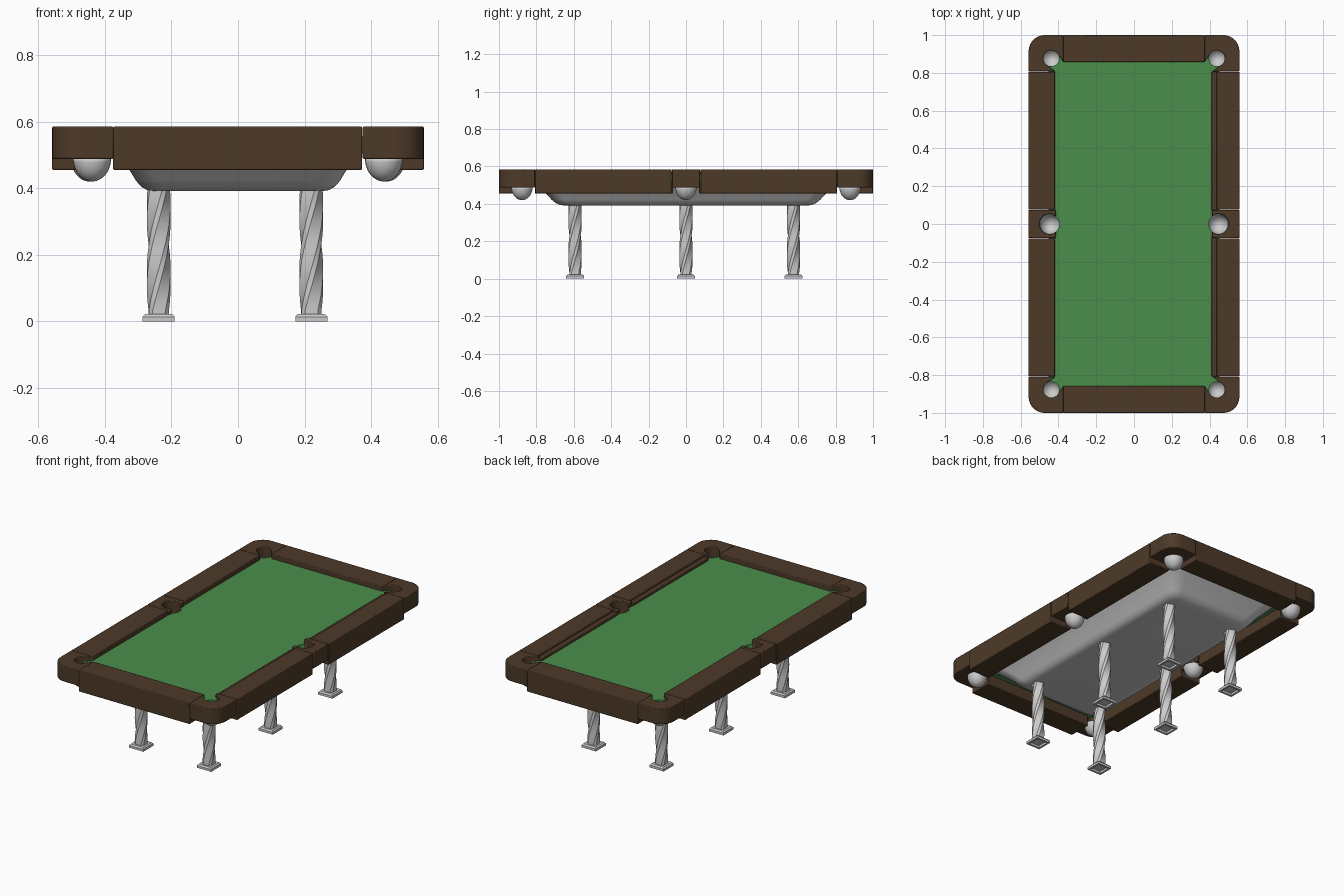
import bpy, bmesh, math
from mathutils import Vector

if "Cube" in bpy.data.objects:
    bpy.data.objects.remove(bpy.data.objects["Cube"])


def material(name, col):
    m = bpy.data.materials.new(name)
    m.diffuse_color = col
    m.use_nodes = True
    m.node_tree.nodes["Principled BSDF"].inputs["Base Color"].default_value = m.diffuse_color
    return m


WOOD = material("wood", (0.075, 0.042, 0.022, 1))
CLOTH = material("cloth", (0.07, 0.27, 0.07, 1))


def arc(cx, cy, r, a0, a1, n):
    return [(cx + r * math.cos(math.radians(a0 + (a1 - a0) * i / n)),
             cy + r * math.sin(math.radians(a0 + (a1 - a0) * i / n))) for i in range(n + 1)]


def loft(name, rings, mat=None, bevel=0, loc=(0, 0, 0), cap_top=True):
    """Skin a stack of (points, z) rings and cap the ends."""
    bm = bmesh.new()
    vs = [[bm.verts.new((x, y, z)) for x, y in pts] for pts, z in rings]
    n = len(vs[0])
    for a, b in zip(vs, vs[1:]):
        for i in range(n):
            bm.faces.new((a[i], a[(i + 1) % n], b[(i + 1) % n], b[i]))
    bm.faces.new(vs[0][::-1])
    if cap_top:
        bm.faces.new(vs[-1])
    bmesh.ops.recalc_face_normals(bm, faces=bm.faces)
    me = bpy.data.meshes.new(name)
    bm.to_mesh(me)
    bm.free()
    ob = bpy.data.objects.new(name, me)
    bpy.context.collection.objects.link(ob)
    ob.location = loc
    if mat:
        me.materials.append(mat)
    bpy.ops.object.select_all(action='DESELECT')
    ob.select_set(True)
    bpy.context.view_layer.objects.active = ob
    bpy.ops.object.shade_smooth_by_angle(angle=math.radians(32))
    if bevel:
        mod = ob.modifiers.new("bevel", 'BEVEL')
        mod.width = bevel
        mod.segments = 2
        mod.limit_method = 'ANGLE'
        mod.angle_limit = math.radians(40)
    return ob


def prism(name, pts, z0, z1, mat=None, bevel=0.004):
    return loft(name, [(pts, z0), (pts, z1)], mat, bevel)


def flip(pts, sx, sy):
    return [(x * sx, y * sy) for x, y in pts]


def rect(x0, x1, y0, y1):
    return [(x0, y0), (x1, y0), (x1, y1), (x0, y1)]


def rounded(hx, hy, r, n=6):
    return [p for sx, sy, a in ((1, 1, 0), (-1, 1, 90), (-1, -1, 180), (1, -1, 270))
            for p in arc(sx * (hx - r), sy * (hy - r), r, a, a + 90, n)]


TOP, STEP, LOW = 0.585, 0.488, 0.455
CORNER, MID = (0.438, 0.877), (0.448, 0.0)

# corner castings: rounded outside, pocket and mouth cut inside
corner = ([(0.558, 0.808)] + arc(0.473, 0.915, 0.085, 0, 90, 8) + [(0.374, 1.0), (0.374, 0.858)]
          + arc(*CORNER, 0.042, 150, -60, 16) + [(0.416, 0.808)])
# middle castings
middle = ([(0.558, -0.075), (0.558, 0.075), (0.414, 0.075), (0.414, 0.062)]
          + arc(*MID, 0.053, 130, -130, 18) + [(0.414, -0.062), (0.414, -0.075)])

for sx in (-1, 1):
    prism("middle_casting", flip(middle, sx, 1), STEP, TOP, WOOD)
    for sy in (-1, 1):
        prism("corner_casting", flip(corner, sx, sy), STEP, TOP, WOOD)
        # the right rails carry a slightly lower cushion strip
        inner = 0.438 if sx > 0 else 0.418
        prism("side_rail", flip(rect(inner, 0.558, 0.077, 0.806), sx, sy), LOW, TOP, WOOD)
        if sx > 0:
            prism("side_cushion", flip(rect(0.411, 0.442, 0.07, 0.808), sx, sy), LOW, 0.572, WOOD)
for sy in (-1, 1):
    prism("end_rail", flip(rect(-0.375, 0.373, 0.858, 1.0), 1, sy), LOW, TOP, WOOD)

# cloth bed notched around the six pockets
quarter = (arc(*MID, 0.053, 180, 90, 8) + [(0.452, 0.053), (0.452, 0.837)]
           + arc(*CORNER, 0.042, -70, -200, 10) + [(0.398, 0.892)])
bed = (quarter + flip(quarter[::-1], -1, 1)[:-1]
       + flip(quarter, -1, -1) + flip(quarter[::-1], 1, -1)[:-1])
prism("cloth_bed", bed, 0.52, 0.556, CLOTH, 0)

# rounded tray under the bed
loft("under_tray", [(rounded(hx, hy, r), z) for hx, hy, r, z in (
    (0.25, 0.645, 0.05, 0.391), (0.272, 0.672, 0.06, 0.394), (0.29, 0.695, 0.065, 0.404),
    (0.306, 0.718, 0.07, 0.422), (0.326, 0.748, 0.07, 0.455), (0.39, 0.83, 0.07, 0.522))])

# pocket cups: thin open bowls below the castings
for cx, cy in [(sx * CORNER[0], sy * CORNER[1]) for sx in (-1, 1) for sy in (-1, 1)] + \
              [(sx * (MID[0] - 0.003), 0) for sx in (-1, 1)]:
    rings = [(arc(0, 0, 0.057 * math.sin(t), 0, 345, 23), 0.490 - 0.070 * math.cos(t))
             for t in [math.radians(6 + 84 * i / 9) for i in range(10)]]
    cup = loft("pocket_cup", rings, loc=(cx, cy, 0), cap_top=False)
    sol = cup.modifiers.new("wall", 'SOLIDIFY')
    sol.thickness = 0.003

# six twisted legs on square, hollow feet


def twisted(a, c, ang):
    pts = [(a, -c), (a, c), (c, a), (-c, a), (-a, c), (-a, -c), (-c, -a), (c, -a)]
    s, k = math.sin(ang), math.cos(ang)
    return [(x * k - y * s, x * s + y * k) for x, y in pts]


for x in (-0.238, 0.22):
    for y in (-0.593, 0.0, 0.575):
        rings = []
        for i in range(25):
            z = 0.018 + 0.378 * i / 24
            rings.append((twisted(0.030, 0.019, math.radians(450) * max(0, z - 0.03)), z))
        loft("leg", rings, loc=(x, y, 0))
        loft("foot", [(rect(-h, h, -h, h), z) for h, z in (
            (0.034, 0.012), (0.036, 0), (0.048, 0), (0.048, 0.014), (0.041, 0.022))], loc=(x, y, 0))
